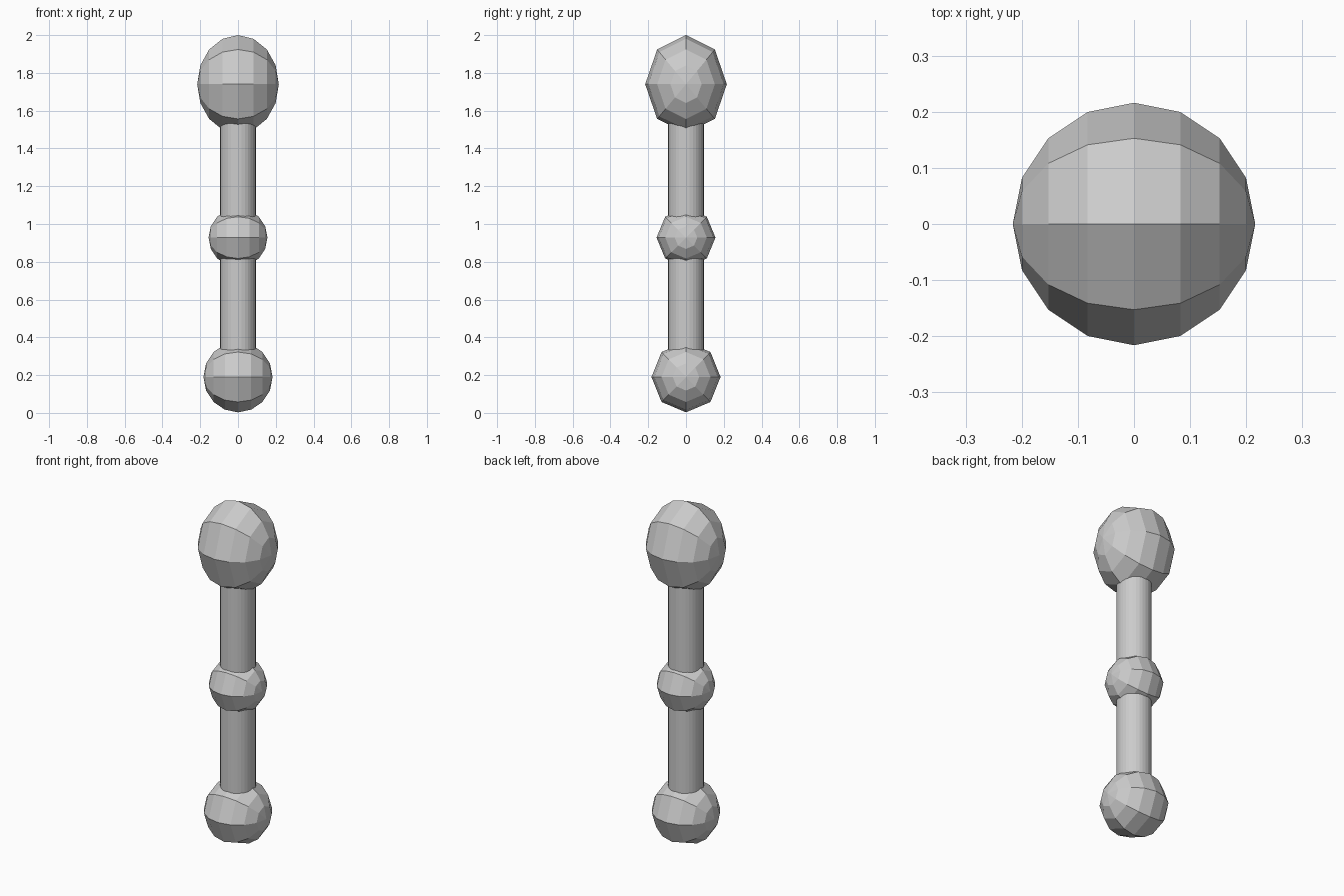
import bpy
from math import pi

if "Cube" in bpy.data.objects:
    bpy.data.objects.remove(bpy.data.objects["Cube"])


def ball(name, z, radius, height_radius):
    # low-poly ball with its poles on the x axis
    bpy.ops.mesh.primitive_uv_sphere_add(segments=8, ring_count=8, radius=1)
    ob = bpy.context.object
    ob.name = name
    ob.rotation_euler = (0, pi / 2, 0)
    bpy.ops.object.transform_apply(location=False, rotation=True, scale=False)
    ob.scale = (radius, radius, height_radius)
    ob.location = (0, 0, z)
    bpy.ops.object.transform_apply(location=False, rotation=False, scale=True)


def rod(name, z0, z1, radius):
    bpy.ops.mesh.primitive_cylinder_add(vertices=32, radius=radius, depth=z1 - z0,
                                        location=(0, 0, (z0 + z1) / 2))
    bpy.context.object.name = name


# Joint balls, bottom to top
ball("lower_ball", 0.19, 0.183, 0.187)
ball("middle_ball", 0.928, 0.156, 0.156)
ball("top_ball", 1.74, 0.216, 0.26)

# Straight shaft through all three balls
rod("shaft", 0.19, 1.74, 0.094)
